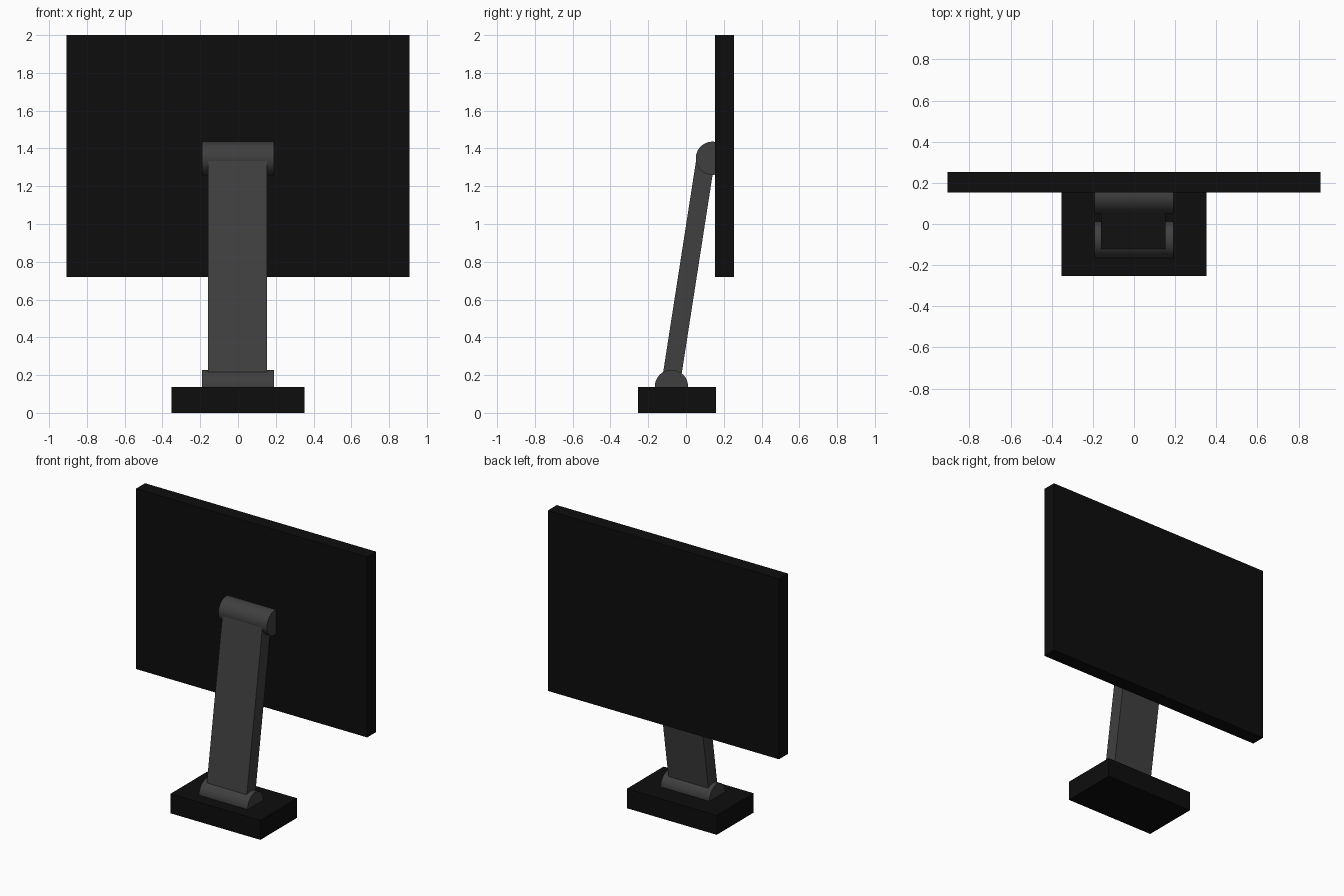
import bpy, math
from mathutils import Vector

if "Cube" in bpy.data.objects:
    bpy.data.objects.remove(bpy.data.objects["Cube"])


def material(name, v):
    m = bpy.data.materials.new(name)
    m.diffuse_color = (v, v, v, 1)
    m.use_nodes = True
    m.node_tree.nodes["Principled BSDF"].inputs["Base Color"].default_value = m.diffuse_color
    return m


black = material("black_plastic", 0.004)
grey = material("dark_grey", 0.05)


def finish(name, mat):
    ob = bpy.context.object
    ob.name = name
    ob.data.materials.append(mat)
    return ob


def box(name, center, size, mat, tilt=0.0):
    bpy.ops.mesh.primitive_cube_add(size=1, location=center)
    ob = finish(name, mat)
    ob.scale = size
    bpy.ops.object.transform_apply(location=False, rotation=False, scale=True)
    ob.rotation_euler.x = tilt
    return ob


def hinge(name, y, z):
    bpy.ops.mesh.primitive_cylinder_add(
        vertices=48, radius=0.088, depth=0.382,
        location=(0, y, z), rotation=(0, math.pi / 2, 0))
    finish(name, grey)
    bpy.ops.object.shade_smooth_by_angle(angle=math.radians(30))


# Foot and display slab
box("base", (0, -0.047, 0.069), (0.706, 0.412, 0.138), black)
box("screen", (0, 0.203, 1.36), (1.814, 0.1, 1.28), black)

# Round hinges, partly sunk into the base and the screen
hinge("lower_hinge", -0.077, 0.14)
hinge("upper_hinge", 0.14, 1.348)

# Leaning flat arm between the hinges
low, high = Vector((-0.003, -0.083, 0.14)), Vector((-0.003, 0.102, 1.33))
d = high - low
box("arm", (low + high) / 2, (0.314, 0.098, d.length), grey,
    tilt=-math.atan2(d.y, d.z))
